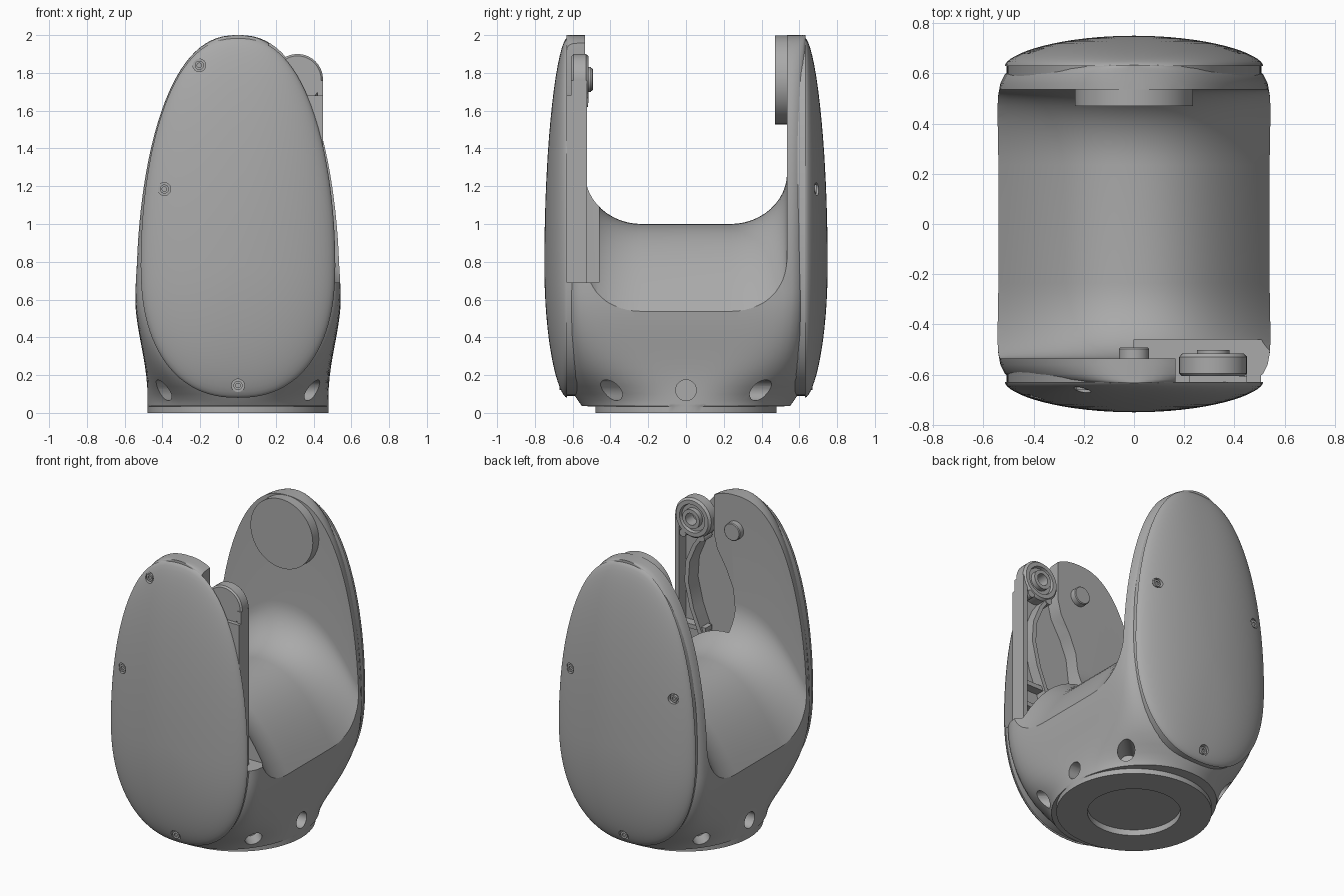
import bpy, bmesh, math
from mathutils import Vector

cube = bpy.data.objects.get("Cube")
if cube:
    bpy.data.objects.remove(cube, do_unlink=True)

grey = bpy.data.materials.new("satin grey")
grey.use_nodes = True
grey.diffuse_color = (0.4, 0.4, 0.4, 1)
grey.node_tree.nodes["Principled BSDF"].inputs["Base Color"].default_value = (0.4, 0.4, 0.4, 1)


def loft(name, rings):
    """Bridge rings of equal length and cap both ends."""
    bm = bmesh.new()
    loops = [[bm.verts.new(p) for p in ring] for ring in rings]
    n = len(loops[0])
    for a, b in zip(loops, loops[1:]):
        for i in range(n):
            j = (i + 1) % n
            bm.faces.new((a[i], a[j], b[j], b[i]))
    bm.faces.new(loops[0])
    bm.faces.new(loops[-1])
    bmesh.ops.recalc_face_normals(bm, faces=bm.faces)
    me = bpy.data.meshes.new(name)
    bm.to_mesh(me)
    bm.free()
    me.materials.append(grey)
    ob = bpy.data.objects.new(name, me)
    bpy.context.collection.objects.link(ob)
    return ob


def prism(name, outline, y0, y1):
    return loft(name, [[(x, y, z) for x, z in outline] for y in (y0, y1)])


def turned(name, centre, axis, profile, n=40):
    """Revolve (radius, distance) pairs about an axis through centre."""
    axis = Vector(axis).normalized()
    u = axis.orthogonal().normalized()
    v = axis.cross(u)
    angles = [math.tau * i / n for i in range(n)]
    return loft(name, [[Vector(centre) + axis * d + (u * math.cos(a) + v * math.sin(a)) * r
                        for a in angles] for r, d in profile])


def cut(target, cutters):
    for c in cutters:
        m = target.modifiers.new("cut", 'BOOLEAN')
        m.operation = 'DIFFERENCE'
        m.solver = 'EXACT'
        m.object = c
        bpy.context.view_layer.objects.active = target
        bpy.ops.object.modifier_apply(modifier=m.name)


def smoothstep(a, b, t):
    t = min(1, max(0, (t - a) / (b - a)))
    return t * t * (3 - 2 * t)


def spow(v, e):
    return math.copysign(abs(v) ** e, v)


# Body: round foot swelling into a tall rounded block with an egg front outline
def half_width(z):
    if z < 0.65:
        return 0.48 + 0.065 * smoothstep(0.1, 0.62, z)
    return 0.545 * max(0, 1 - ((z - 0.65) / 1.35) ** 2) ** (1 / 2.4)


def half_depth(z):
    if z < 0.035:
        return 0.48
    return 0.55 + 0.083 * math.sin(math.pi / 2 * min(1, (z - 0.035) / 0.18))


def section(z, n=128):
    e = 2 + 10 * smoothstep(0.05, 0.7, z)
    pts = []
    for i in range(n):
        c, s = math.cos(math.tau * i / n), math.sin(math.tau * i / n)
        r = (abs(c) ** e + abs(s) ** e) ** (-1 / e)
        pts.append((half_width(z) * r * c, half_depth(z) * r * s, z))
    return pts


levels = [0, 0.034, 0.036, 0.05, 0.07, 0.1] + [0.14 + 0.05 * i for i in range(11)]
levels += [0.65 + 1.35 * math.sin(math.pi / 2 * i / 30) for i in range(1, 30)] + [1.9995]
body = loft("yoke_body", [section(z) for z in levels])


# Saddle: a U channel whose floor arches down toward both sides
def channel(x):
    floor = 1.0 - 0.47 * (abs(x) / 0.545) ** 2.2
    half = [(0.535, 2.3)]
    for i in range(13):
        a = math.pi / 2 * i / 12
        half.append((0.235 + 0.3 * math.cos(a), floor + 0.27 - 0.27 * math.sin(a)))
    return [(x, y, z) for y, z in half] + [(x, -y, z) for y, z in reversed(half)]


saddle = loft("saddle_cutter", [channel(-0.6 + 0.05 * i) for i in range(25)])

# Open pocket on the left half of the front arm
edge = [(0.165, 2.3), (0.165, 1.7), (0.14, 1.6), (0.07, 1.48), (0.02, 1.36), (0, 1.2), (0, 0.69)]
pocket = prism("pocket_cutter", edge + [(0.7, 0.69), (0.7, 2.3)], -0.63, -0.46)

# Ports round the foot and the recess below
ports = []
for k in range(8):
    if k % 4 != 2:
        a = math.tau * k / 8
        d = (math.cos(a), math.sin(a), 0)
        ports.append(turned("port_cutter", (0, 0, 0.12), d, [(0.055, 0.4), (0.055, 0.8)], 24))
recess = turned("recess_cutter", (0, 0, 0), (0, 0, 1), [(0.288, -0.1), (0.288, 0.04)], 64)
cut(body, [saddle, pocket, recess] + ports)


# Domed egg covers on both outer sides
def egg(s, y, n=96):
    pts = []
    for i in range(n):
        a = math.tau * i / n
        q, h, p = (2.4, 1.205, 2) if math.sin(a) >= 0 else (2.3, 0.70, 2.3)
        pts.append((s * 0.515 * spow(math.cos(a), 2 / q), y,
                    0.78 + s * h * spow(math.sin(a), 2 / p)))
    return pts


def dome(s):
    return 0.63 + 0.12 * max(0, 1 - s * s) ** 0.6


def egg_fraction(x, z):
    q, h, p = (2.4, 1.205, 2) if z >= 0.78 else (2.3, 0.70, 2.3)
    lo, hi = 0, 1
    for _ in range(30):
        s = (lo + hi) / 2
        inside = (abs(x) / (0.515 * s)) ** q + (abs(z - 0.78) / (h * s)) ** p < 1
        lo, hi = (lo, s) if inside else (s, hi)
    return hi


def cover(name, side, screws):
    steps = [math.sin(math.pi / 2 * (1 - i / 16)) for i in range(16)] + [0.01]
    ob = loft(name, [egg(0.985, side * 0.54), egg(0.985, side * 0.63)]
              + [egg(s, side * dome(s)) for s in steps])
    holes = []
    for x, z in screws:
        y = dome(egg_fraction(x, z))
        holes.append(turned("screw_cutter", (x, 0, z), (0, side, 0),
                            [(0.034, y - 0.018), (0.034, y + 0.1)], 20))
        turned(name + "_screw", (x, 0, z), (0, side, 0),
               [(0.024, y - 0.03), (0.024, y - 0.002), (0.012, y - 0.002), (0.012, y - 0.012)], 20)
    cut(ob, holes)
    return holes, ob


holes_a, front_cover = cover("front_cover", -1, [(-0.205, 1.84), (-0.39, 1.185), (0, 0.145)])
holes_b, back_cover = cover("back_cover", 1, [(-0.39, 1.185), (0.39, 1.185), (0, 0.145)])
cut(front_cover, [pocket])
for c in [saddle, pocket, recess] + ports + holes_a + holes_b:
    bpy.data.objects.remove(c, do_unlink=True)

# Pivot disc on the back arm and pivot pin on the front arm
turned("pivot_disc", (0, 0, 1.763), (0, 1, 0), [(0.235, 0.47), (0.235, 0.55)], 64)
turned("pivot_pin", (0, 0, 1.765), (0, 1, 0), [(0.06, -0.56), (0.06, -0.497), (0.055, -0.492)])

# Drive link in the pocket: thin web, straight rail, wavy rail and cross bars
wave = [(0.22, 1.68), (0.29, 1.58), (0.34, 1.46), (0.35, 1.32), (0.31, 1.15),
        (0.25, 1.0), (0.22, 0.85), (0.22, 0.69)]
prism("link_web", wave + [(0.45, 0.69), (0.45, 1.68)], -0.632, -0.6)
prism("link_wavy_rail", wave + [(x + 0.03, z) for x, z in reversed(wave)], -0.61, -0.525)
prism("link_straight_rail", [(0.42, 0.69), (0.45, 0.69), (0.45, 1.76), (0.42, 1.76)], -0.61, -0.525)
for z in (0.69, 0.85, 1.0):
    prism("link_cross_bar", [(0.23, z), (0.43, z), (0.43, z + 0.03), (0.23, z + 0.03)], -0.61, -0.54)

# Bearing eye at the top of the link
turned("bearing_eye", (0.315, 0, 1.765), (0, 1, 0),
       [(0.125, -0.605), (0.135, -0.595), (0.135, -0.53), (0.122, -0.515), (0.095, -0.515),
        (0.09, -0.535), (0.065, -0.535), (0.065, -0.502), (0.04, -0.502), (0.04, -0.58)])
for x in (0.25, 0.39):
    turned("eye_pin", (x, 0, 1.645), (0, 1, 0), [(0.025, -0.605), (0.025, -0.52)], 16)

# Smooth shading with crisp edges
for ob in bpy.context.scene.objects:
    ob.select_set(ob.type == 'MESH')
bpy.context.view_layer.objects.active = body
bpy.ops.object.shade_smooth_by_angle(angle=math.radians(32))
